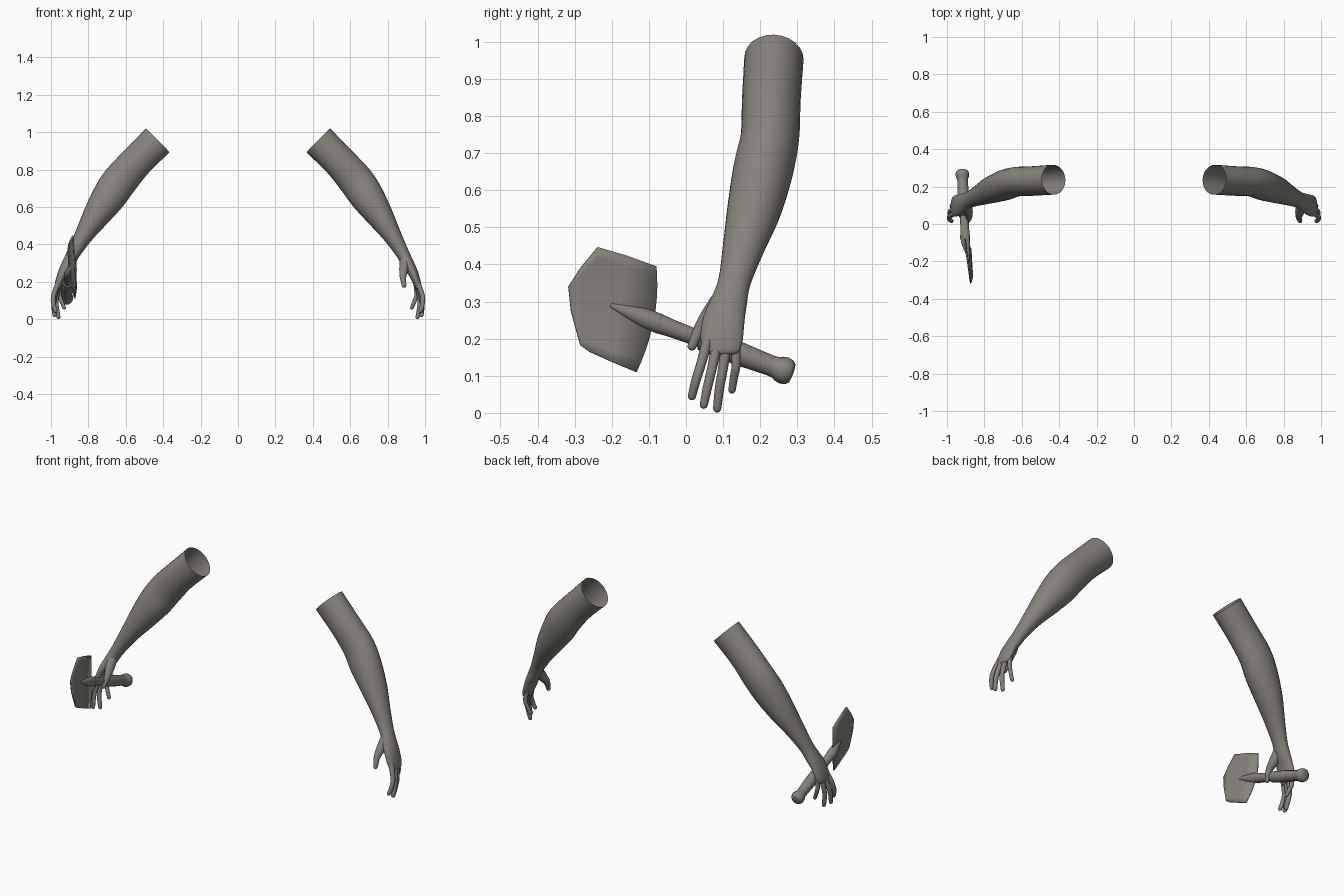
import bpy, bmesh, math
from mathutils import Vector

if "Cube" in bpy.data.objects:
    bpy.data.objects.remove(bpy.data.objects["Cube"])

clay = bpy.data.materials.new("warm grey")
clay.diffuse_color = (0.24, 0.225, 0.2, 1)
clay.use_nodes = True
clay.node_tree.nodes["Principled BSDF"].inputs["Base Color"].default_value = clay.diffuse_color


def make_object(name, bm, mirror=False):
    bmesh.ops.recalc_face_normals(bm, faces=bm.faces)
    mesh = bpy.data.meshes.new(name)
    bm.to_mesh(mesh)
    bm.free()
    mesh.materials.append(clay)
    ob = bpy.data.objects.new(name, mesh)
    bpy.context.collection.objects.link(ob)
    if mirror:
        ob.modifiers.new("mirror", 'MIRROR').use_mirror_merge = False
    return ob


def spline(rows, steps):
    """Catmull-Rom through rows of (x, y, z, width, depth)."""
    if steps == 1:
        return rows
    n, out = len(rows), []
    for i in range(n - 1):
        a, b, c, d = (rows[min(max(j, 0), n - 1)] for j in (i - 1, i, i + 1, i + 2))
        for k in range(steps):
            t = k / steps
            out.append([0.5 * (2 * q + (r - p) * t + (2 * p - 5 * q + 4 * r - s) * t * t
                               + (3 * q - p - 3 * r + s) * t ** 3)
                        for p, q, r, s in zip(a, b, c, d)])
    return out + [rows[-1]]


def tube(name, rows, ref, steps=4, sides=16, mirror=False, round_end=True, cap_start=False):
    """Loft elliptical rings along a path; width follows the ref axis."""
    rows = [list(r) for r in spline(rows, steps)]
    pts = [Vector(r[:3]) for r in rows]
    tans = [(pts[min(i + 1, len(pts) - 1)] - pts[max(i - 1, 0)]).normalized()
            for i in range(len(pts))]
    if round_end:
        last, t, p = rows[-1], tans[-1], pts[-1]
        r = min(last[3], last[4])
        for deg in (30, 55, 75):
            a = math.radians(deg)
            q = p + t * r * math.sin(a)
            rows.append([*q, last[3] * math.cos(a), last[4] * math.cos(a)])
            pts.append(q)
            tans.append(t)
    bm = bmesh.new()
    rings = []
    for p, t, r in zip(pts, tans, rows):
        u = (Vector(ref) - t * t.dot(Vector(ref))).normalized()
        v = t.cross(u)
        rings.append([bm.verts.new(p + u * r[3] * math.cos(2 * math.pi * k / sides)
                                   + v * r[4] * math.sin(2 * math.pi * k / sides))
                      for k in range(sides)])
    for a, b in zip(rings, rings[1:]):
        for k in range(sides):
            m = (k + 1) % sides
            bm.faces.new((a[k], a[m], b[m], b[k]))
    bm.faces.new(rings[-1])
    if cap_start:
        bm.faces.new(rings[0])
    return make_object(name, bm, mirror)


# Arm and palm: one loft, open at the upper end
tube("arm_and_palm", [
    (0.43, 0.237, 0.955, 0.080, 0.090),
    (0.54, 0.230, 0.845, 0.079, 0.088),
    (0.63, 0.226, 0.742, 0.079, 0.094),
    (0.69, 0.208, 0.655, 0.081, 0.091),
    (0.76, 0.184, 0.55, 0.073, 0.072),
    (0.823, 0.156, 0.45, 0.057, 0.050),
    (0.878, 0.131, 0.355, 0.044, 0.036),
    (0.907, 0.116, 0.30, 0.049, 0.033),
    (0.935, 0.102, 0.25, 0.056, 0.027),
    (0.955, 0.096, 0.20, 0.057, 0.022),
    (0.965, 0.095, 0.17, 0.051, 0.016),
], (0, 1, 0), sides=24, mirror=True)

# Fingers and thumb
digits = {
    "index_finger": [(0.955, 0.062, 0.21, 0.015), (0.985, 0.040, 0.13, 0.013),
                     (0.987, 0.026, 0.085, 0.0125), (0.976, 0.016, 0.045, 0.011)],
    "middle_finger": [(0.957, 0.087, 0.20, 0.015), (0.980, 0.070, 0.12, 0.013),
                      (0.985, 0.058, 0.07, 0.0125), (0.981, 0.048, 0.022, 0.011)],
    "ring_finger": [(0.957, 0.110, 0.19, 0.015), (0.972, 0.098, 0.11, 0.013),
                    (0.970, 0.090, 0.065, 0.0125), (0.960, 0.084, 0.012, 0.011)],
    "little_finger": [(0.952, 0.132, 0.19, 0.014), (0.955, 0.135, 0.13, 0.012),
                      (0.945, 0.130, 0.10, 0.011), (0.930, 0.124, 0.062, 0.010)],
    "thumb": [(0.893, 0.112, 0.33, 0.026), (0.888, 0.074, 0.275, 0.026),
              (0.882, 0.040, 0.23, 0.018), (0.888, 0.016, 0.18, 0.012)],
}
for name, rows in digits.items():
    tube(name, [(*r, r[3]) for r in rows], (0, 1, 0), sides=12, mirror=True)


# Shovel handle: knob, thick grip, thin shaft, socket tapering into the blade
def on_axis(y, r):
    return (-0.902 - 0.045 * (y + 0.09), y, 0.247 - 0.375 * (y + 0.09), r, r)


tube("shovel_handle", [on_axis(y, r) for y, r in (
    (0.288, 0.012), (0.286, 0.026), (0.278, 0.034), (0.264, 0.037), (0.250, 0.034),
    (0.240, 0.029), (0.225, 0.028), (0.14, 0.032), (0.06, 0.030), (0.042, 0.029),
    (0.038, 0.022), (-0.04, 0.024), (-0.075, 0.027))],
    (1, 0, 0), steps=1, cap_start=True, round_end=False)
tube("blade_socket", [
    (*on_axis(-0.07, 0)[:3], 0.026, 0.027),
    (-0.898, -0.11, 0.255, 0.022, 0.026),
    (-0.890, -0.15, 0.270, 0.013, 0.018),
    (-0.884, -0.20, 0.289, 0.004, 0.006)], (1, 0, 0), steps=3)

# Shovel blade: dished plate between its upper and lower edges
upper = [(-0.08, 0.395), (-0.16, 0.424), (-0.238, 0.447), (-0.285, 0.39), (-0.317, 0.34)]
lower = [(-0.133, 0.11), (-0.20, 0.138), (-0.26, 0.165), (-0.285, 0.183), (-0.31, 0.275)]
bm = bmesh.new()
grid = []
for i, (a, b) in enumerate(zip(upper, lower)):
    row = []
    for k in range(11):
        s = k / 10
        y = a[0] + (b[0] - a[0]) * s + (0.02 * 4 * s * (1 - s) if i == 0 else 0)
        z = a[1] + (b[1] - a[1]) * s
        d = 0.27 - z
        x = -0.90 - 0.14 * (y + 0.1) + 0.08 * d + 0.4 * d * d
        row.append(bm.verts.new((x, y, z)))
    grid.append(row)
for r, q in zip(grid, grid[1:]):
    for k in range(10):
        bm.faces.new((r[k], r[k + 1], q[k + 1], q[k]))
blade = make_object("shovel_blade", bm)
solid = blade.modifiers.new("thickness", 'SOLIDIFY')
solid.thickness = 0.007
solid.offset = 0

# Smooth shading with sharp creases kept
bpy.ops.object.select_all(action='SELECT')
bpy.context.view_layer.objects.active = blade
bpy.ops.object.shade_smooth_by_angle(angle=math.radians(50))
